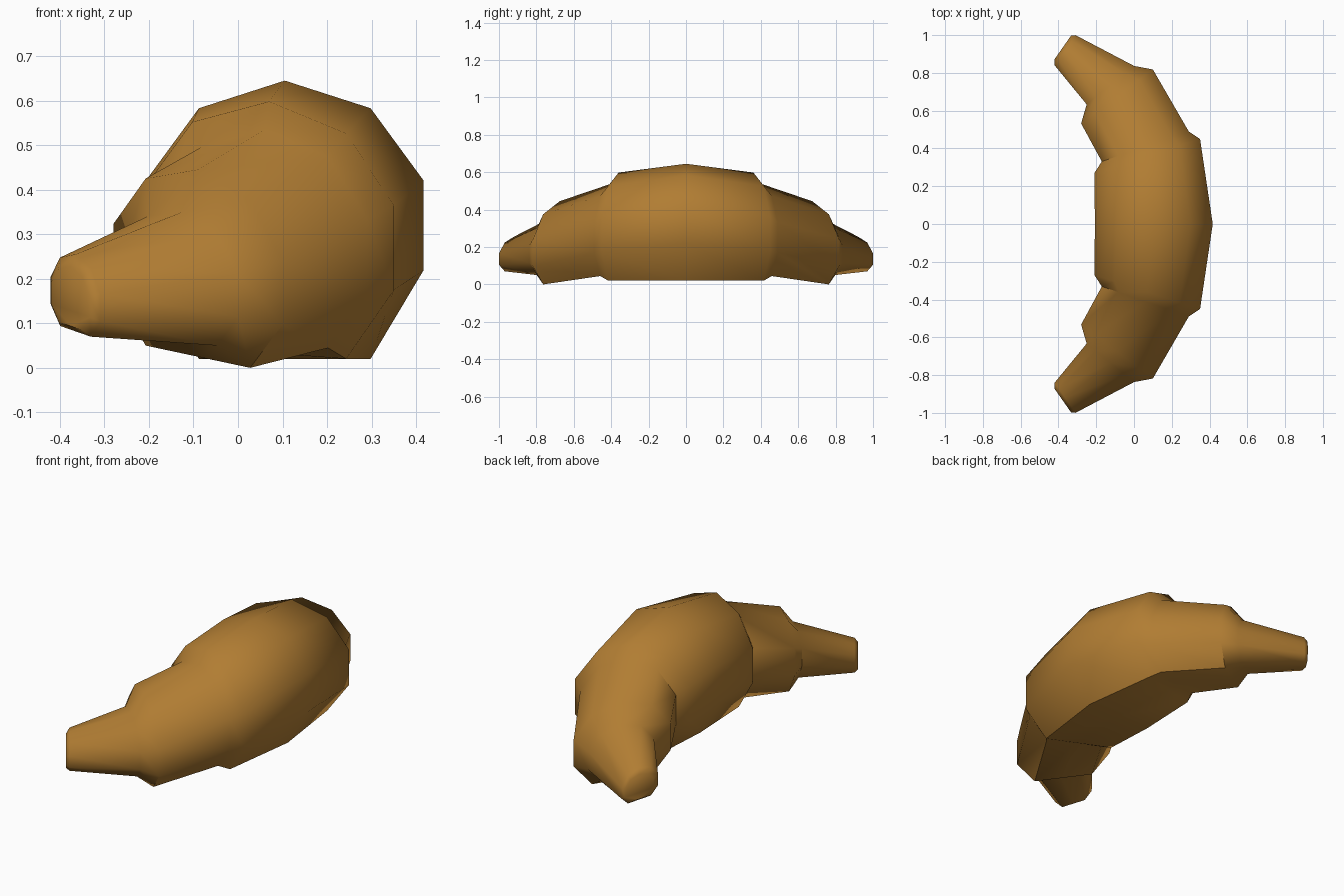
import bpy, bmesh, math

if "Cube" in bpy.data.objects:
    bpy.data.objects.remove(bpy.data.objects["Cube"])

# Half of the roll, from the middle to one tip:
# centre x, y, z, half width, half height, flat base depth, turn (deg), roll slope
HALF = [
    (0.105, 0.000, 0.320, 0.328, 0.325, 0.300, 0, 0.0),      # middle
    (0.070, 0.360, 0.290, 0.309, 0.308, 0.257, 17.8, -0.07), # edge of middle layer
    (0.060, 0.410, 0.270, 0.256, 0.265, 0.214, 19, -0.075),  # step down
    (-0.090, 0.675, 0.210, 0.250, 0.235, 0.185, 37, -0.17),  # edge of second layer
    (-0.125, 0.735, 0.195, 0.170, 0.155, 0.125, 39, -0.20),  # step down
    (-0.365, 0.920, 0.155, 0.102, 0.100, 0.073, 55, -0.20),  # tip
    (-0.376, 0.936, 0.152, 0.080, 0.076, 0.058, 55, -0.20),  # rounded end
]
SIDES = 10


def add_ring(bm, station, side):
    """Ten-sided ring with a flattened base; side is 1 or -1 along y."""
    cx, cy, cz, rh, rv, base, turn, slope = station
    a = math.radians(turn)
    ring = []
    for i in range(SIDES):
        t = math.radians(90 - 36 * i)
        u = rh * math.cos(t)
        h = -base if math.sin(t) < -0.5 else rv * math.sin(t)
        ring.append(bm.verts.new((cx + u * math.cos(a),
                                  side * (cy + u * math.sin(a)),
                                  cz + h + slope * u)))
    return ring


# Croissant body lofted from tip to tip
bm = bmesh.new()
rings = [add_ring(bm, s, -1) for s in reversed(HALF[1:])]
rings += [add_ring(bm, s, 1) for s in HALF]
for r0, r1 in zip(rings, rings[1:]):
    for i in range(SIDES):
        j = (i + 1) % SIDES
        bm.faces.new((r0[i], r0[j], r1[j], r1[i]))
bm.faces.new(rings[0])
bm.faces.new(rings[-1])
bmesh.ops.recalc_face_normals(bm, faces=bm.faces)

mesh = bpy.data.meshes.new("croissant")
bm.to_mesh(mesh)
bm.free()
croissant = bpy.data.objects.new("croissant", mesh)
bpy.context.collection.objects.link(croissant)

# Baked crust colour
crust = bpy.data.materials.new("golden brown crust")
crust.diffuse_color = (0.44, 0.205, 0.033, 1)
crust.use_nodes = True
crust.node_tree.nodes["Principled BSDF"].inputs["Base Color"].default_value = crust.diffuse_color
mesh.materials.append(crust)

# Soft layers with crisp steps
bpy.context.view_layer.objects.active = croissant
croissant.select_set(True)
bpy.ops.object.shade_smooth_by_angle(angle=math.radians(50))
